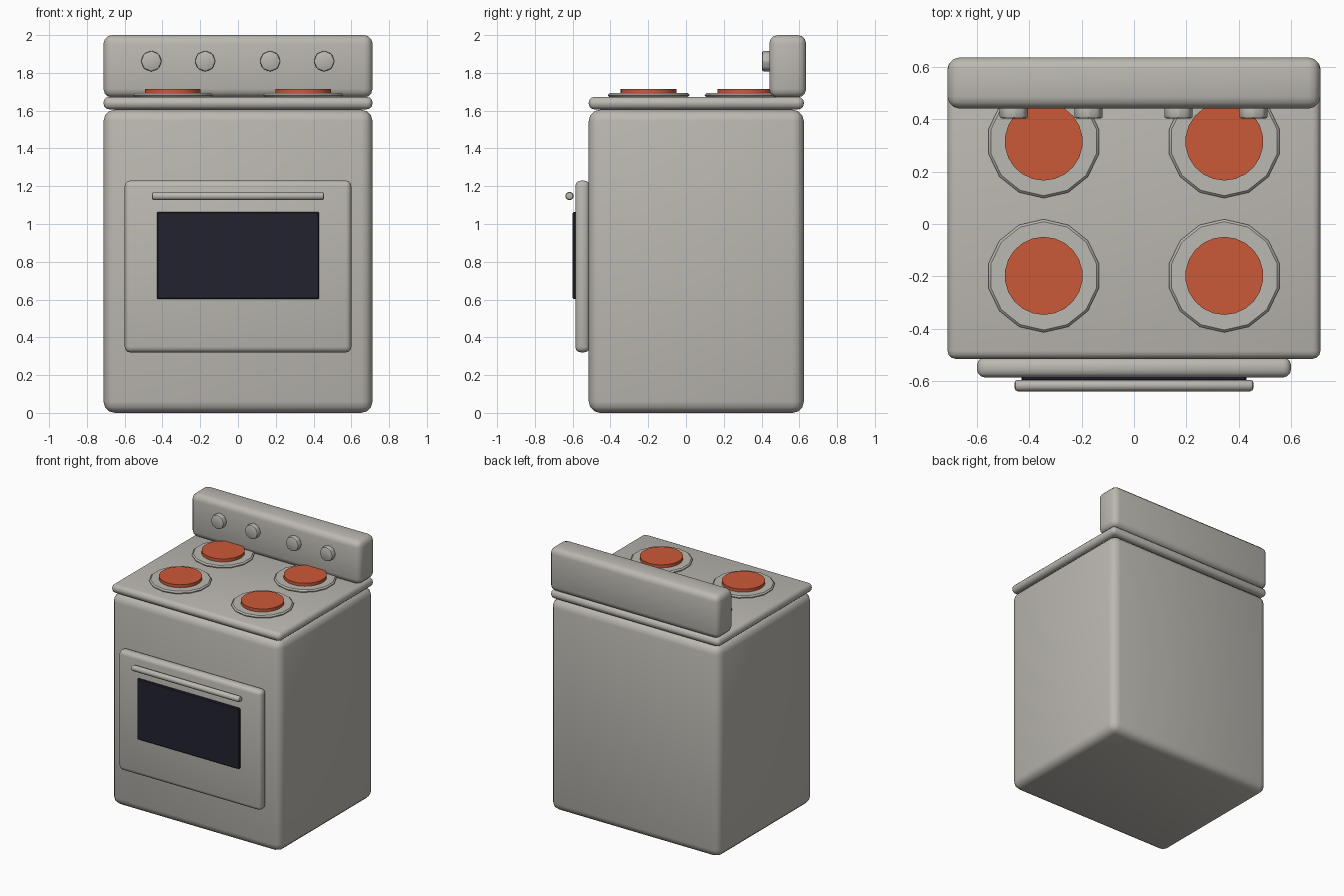
import bpy
import math

if "Cube" in bpy.data.objects:
    bpy.data.objects.remove(bpy.data.objects["Cube"], do_unlink=True)


def material(name, colour):
    m = bpy.data.materials.new(name)
    m.use_nodes = True
    m.diffuse_color = (*colour, 1)
    bsdf = next(n for n in m.node_tree.nodes if n.type == "BSDF_PRINCIPLED")
    bsdf.inputs["Base Color"].default_value = (*colour, 1)
    return m


enamel = material("warm_grey_enamel", (0.50, 0.48, 0.44))
glass = material("dark_glass", (0.016, 0.016, 0.028))
hot = material("hot_orange", (0.60, 0.10, 0.04))


def finish(obj, name, mat, bevel, segments):
    """Name, colour, bevel and smooth a part."""
    obj.name = name
    obj.data.materials.append(mat)
    if bevel:
        mod = obj.modifiers.new("Bevel", "BEVEL")
        mod.width = bevel
        mod.segments = segments
        mod.limit_method = "ANGLE"
        bpy.ops.object.modifier_apply(modifier=mod.name)
    bpy.ops.object.shade_smooth_by_angle(angle=math.radians(35))
    return obj


def box(name, x, y, z, mat, bevel, segments=3):
    """Bevelled box from (min, max) spans."""
    spans = (x, y, z)
    bpy.ops.mesh.primitive_cube_add(size=1, location=[(a + b) / 2 for a, b in spans])
    obj = bpy.context.object
    obj.scale = [b - a for a, b in spans]
    bpy.ops.object.transform_apply(location=False, rotation=False, scale=True)
    return finish(obj, name, mat, bevel, segments)


def disc(name, centre, radius, depth, sides, mat, bevel=0, segments=1, rotation=(0, 0, 0)):
    bpy.ops.mesh.primitive_cylinder_add(vertices=sides, radius=radius, depth=depth,
                                        location=centre, rotation=rotation)
    return finish(bpy.context.object, name, mat, bevel, segments)


# Cabinet, cooktop and control panel
W = 0.712
box("oven_body", (-W, W), (-0.515, 0.624), (0, 1.605), enamel, 0.06)
box("cooktop", (-W, W), (-0.515, 0.624), (1.607, 1.673), enamel, 0.03)
box("control_panel", (-W, W), (0.441, 0.636), (1.67, 2.0), enamel, 0.045)

# Oven door with window and handle
box("oven_door", (-0.6, 0.6), (-0.586, -0.51), (0.32, 1.23), enamel, 0.03)
box("door_window", (-0.43, 0.43), (-0.6, -0.57), (0.602, 1.064), glass, 0.006, 1)
disc("door_handle", (0, -0.617, 1.148), 0.022, 0.912, 12, enamel, 0.012, 2,
     (0, math.pi / 2, 0))

# Burners: a bevelled pan with a glowing plate on top
for side, x in (("right", -0.345), ("left", 0.345)):
    for row, y in (("front", -0.198), ("rear", 0.315)):
        disc(f"{row}_{side}_burner_pan", (x, y, 1.682), 0.216, 0.022, 14, enamel, 0.009)
        disc(f"{row}_{side}_burner_plate", (x, y, 1.7), 0.149, 0.032, 22, hot)

# Control knobs
for i, x in enumerate((-0.459, -0.174, 0.17, 0.456)):
    disc(f"control_knob_{i + 1}", (x, 0.428, 1.862), 0.056, 0.05, 8, enamel, 0.009, 2,
         (math.pi / 2, 0, 0))
